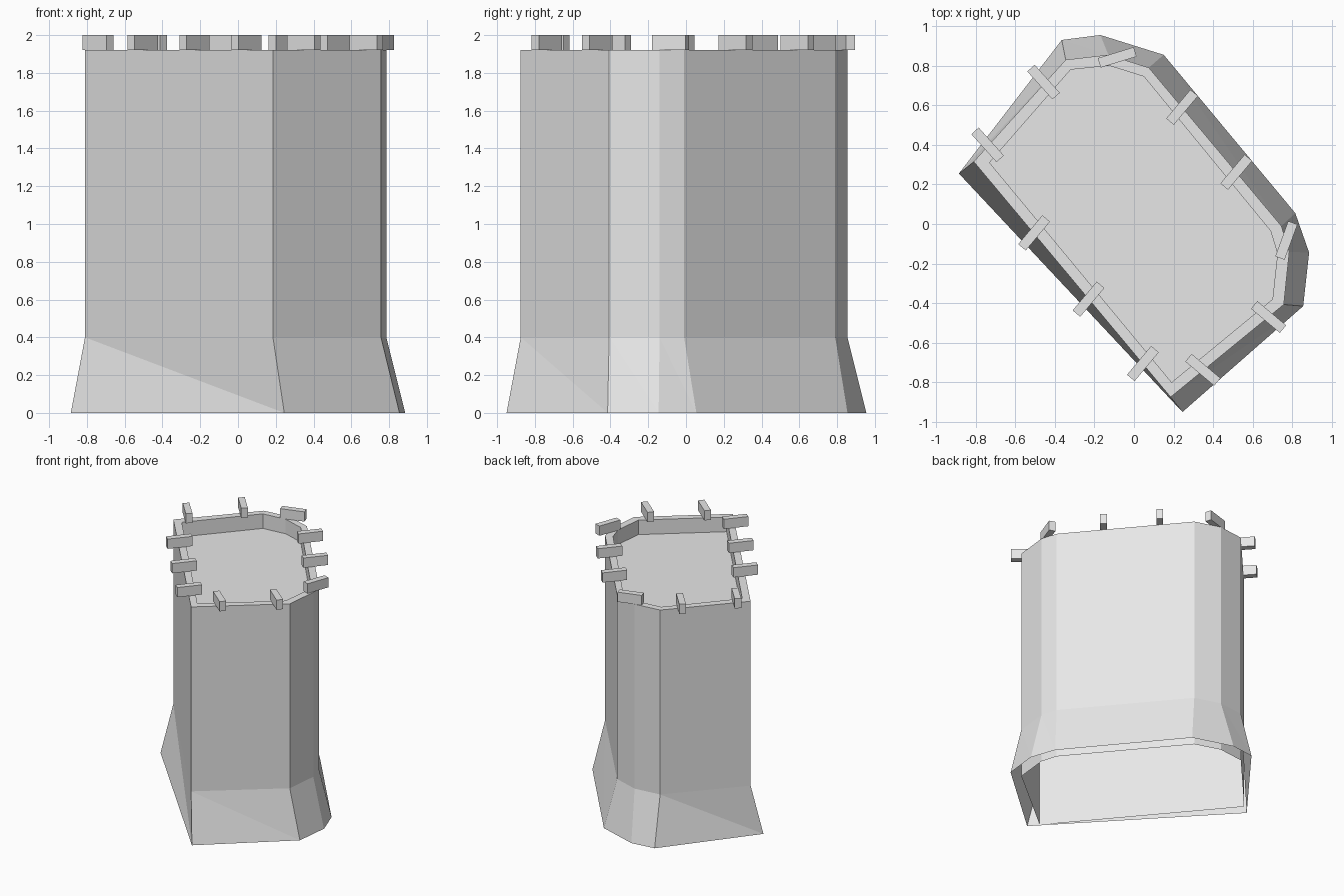
import bpy, bmesh
from math import radians
from mathutils import Matrix

cube = bpy.data.objects.get("Cube")
if cube:
    bpy.data.objects.remove(cube, do_unlink=True)

stone = bpy.data.materials.new("pale_grey_stone")
stone.use_nodes = True
GREY = (0.8, 0.8, 0.8, 1)
stone.diffuse_color = GREY
stone.node_tree.nodes["Principled BSDF"].inputs["Base Color"].default_value = GREY

# Plan outlines, anticlockwise from the left front corner
FOOT = [(-.885, .255), (.245, -.95), (.855, -.415), (.885, -.145),
        (.815, .055), (.15, .855), (-.17, .955), (-.365, .93)]
WALL = [(-.81, .315), (.185, -.875), (.757, -.407), (.785, -.14),
        (.745, -.01), (.075, .79), (-.13, .855), (-.345, .83)]
INNER = [(-.73, .31), (.19, -.8), (.7, -.38), (.725, -.15),
         (.69, -.035), (.05, .745), (-.125, .8), (-.32, .78)]
FLARE_TOP, RIM, DECK, TOP = .4, 1.92, 1.8, 2.0


def finish(bm, name):
    mesh = bpy.data.meshes.new(name)
    bm.to_mesh(mesh)
    bm.free()
    mesh.materials.append(stone)
    obj = bpy.data.objects.new(name, mesh)
    bpy.context.collection.objects.link(obj)
    return obj


def loft(name, rings, cap=False, split=False):
    """Join successive (outline, height) rings with walls."""
    bm = bmesh.new()
    loops = [[bm.verts.new((x, y, z)) for x, y in outline] for outline, z in rings]
    for low, high in zip(loops, loops[1:]):
        for i in range(len(low)):
            j = (i + 1) % len(low)
            if split:
                bm.faces.new((low[i], low[j], high[i]))
                bm.faces.new((low[j], high[j], high[i]))
            else:
                bm.faces.new((low[i], low[j], high[j], high[i]))
    if cap:
        bm.faces.new(loops[-1])
    return finish(bm, name)


# Open-bottomed shaft with a rim and a sunken deck, and the flared skirt
loft("tower_shaft", [(WALL, 0), (WALL, RIM), (INNER, RIM), (INNER, DECK)], cap=True)
loft("flared_base", [(FOOT, 0), (WALL, FLARE_TOP)], split=True)

# Battlement blocks lying across the rim: x, y, turn in degrees
BLOCKS = [(-.457, .717, -48), (-.74, .4, -48), (-.505, -.045, 50),
          (-.23, -.38, 50), (.045, -.705, 50), (.348, -.737, -40),
          (.68, -.47, -40), (.77, -.083, 70), (.517, .262, 50),
          (.243, .59, 50), (-.085, .842, 17)]
for n, (x, y, turn) in enumerate(BLOCKS, 1):
    bm = bmesh.new()
    bmesh.ops.create_cube(bm, size=1, matrix=(
        Matrix.Translation((x, y, (RIM + TOP) / 2))
        @ Matrix.Rotation(radians(turn), 4, "Z")
        @ Matrix.Diagonal((.19, .05, TOP - RIM, 1))))
    finish(bm, f"battlement_block_{n}")
